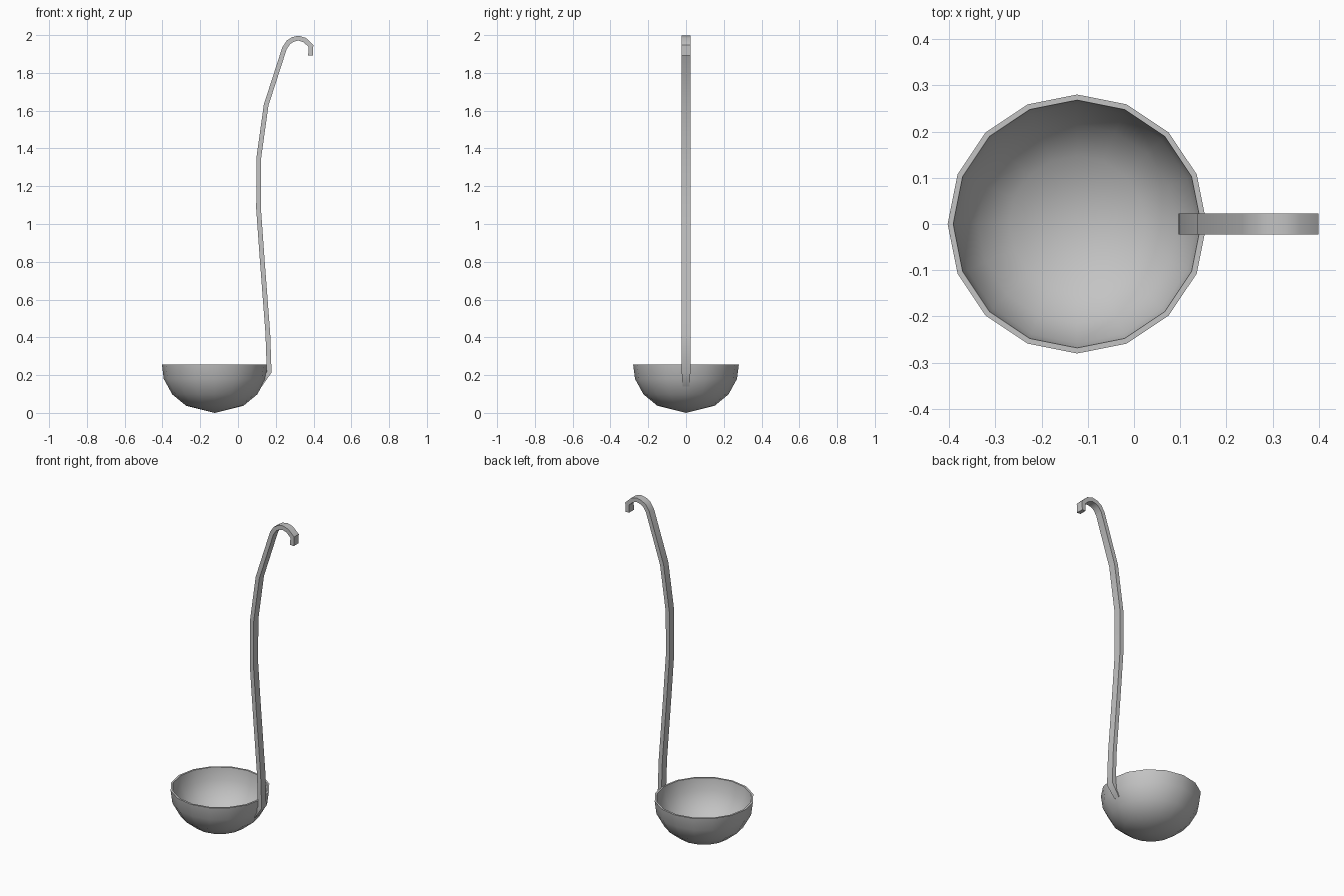
import bpy, bmesh
from math import radians
from mathutils import Vector, Matrix

cube = bpy.data.objects.get("Cube")
if cube:
    bpy.data.objects.remove(cube, do_unlink=True)

metal = bpy.data.materials.new("grey metal")
metal.use_nodes = True
colour = (0.55, 0.55, 0.55, 1)
metal.diffuse_color = colour
metal.node_tree.nodes["Principled BSDF"].inputs["Base Color"].default_value = colour


def finish(bm, name, angle):
    bmesh.ops.remove_doubles(bm, verts=bm.verts, dist=0.0005)
    bmesh.ops.recalc_face_normals(bm, faces=bm.faces)
    mesh = bpy.data.meshes.new(name)
    bm.to_mesh(mesh)
    bm.free()
    mesh.materials.append(metal)
    obj = bpy.data.objects.new(name, mesh)
    bpy.context.collection.objects.link(obj)
    bpy.ops.object.select_all(action='DESELECT')
    obj.select_set(True)
    bpy.context.view_layer.objects.active = obj
    bpy.ops.object.shade_smooth_by_angle(angle=radians(angle))
    return obj


# Bowl: thin-walled profile spun around its own axis
centre_x = -0.123
outer = [(0, 0), (0.152, 0.038), (0.225, 0.098), (0.27, 0.18), (0.28, 0.257)]
inner = [(0.268, 0.257), (0.258, 0.183), (0.215, 0.107), (0.147, 0.05), (0, 0.013)]
bm = bmesh.new()
verts = [bm.verts.new((centre_x + r, 0, z)) for r, z in outer + inner]
edges = [bm.edges.new(pair) for pair in zip(verts, verts[1:])]
bmesh.ops.spin(bm, geom=verts + edges, cent=(centre_x, 0, 0), axis=(0, 0, 1),
               angle=radians(360), steps=16, use_duplicate=False)
finish(bm, "bowl", 40)

# Handle: flat strap swept along a path of (x, z, half thickness, half width)
T, W = 0.0125, 0.023
path = [(0.122, 0.143, 0.005, 0.018), (0.165, 0.217, T, W), (0.158, 0.42, T, W),
        (0.129, 0.8, T, W), (0.109, 1.08, T, W), (0.11, 1.35, T, W),
        (0.149, 1.63, T, W), (0.246, 1.93, T, W), (0.267, 1.962, T, W),
        (0.291, 1.977, T, W), (0.32, 1.984, T, W), (0.353, 1.974, T, W),
        (0.386, 1.943, T, W), (0.384, 1.892, T, W)]
points = [Vector((x, 0, z)) for x, z, t, w in path]
turn = Matrix.Rotation(radians(90), 3, 'Y')
bm = bmesh.new()
rings = []
for i, p in enumerate(points):
    before = (p - points[i - 1]).normalized() if i else None
    after = (points[i + 1] - p).normalized() if i + 1 < len(points) else before
    before = before or after
    along = (before + after).normalized()
    # Mitred offset keeps the strap an even thickness through each bend
    side = turn @ along * (path[i][2] / max(along.dot(after), 0.5))
    across = Vector((0, path[i][3], 0))
    rings.append([bm.verts.new(p + a * side + b * across)
                  for a, b in ((-1, -1), (1, -1), (1, 1), (-1, 1))])
for low, high in zip(rings, rings[1:]):
    for k in range(4):
        n = (k + 1) % 4
        bm.faces.new((low[k], low[n], high[n], high[k]))
bm.faces.new(rings[0])
bm.faces.new(rings[-1])
finish(bm, "handle", 40)
